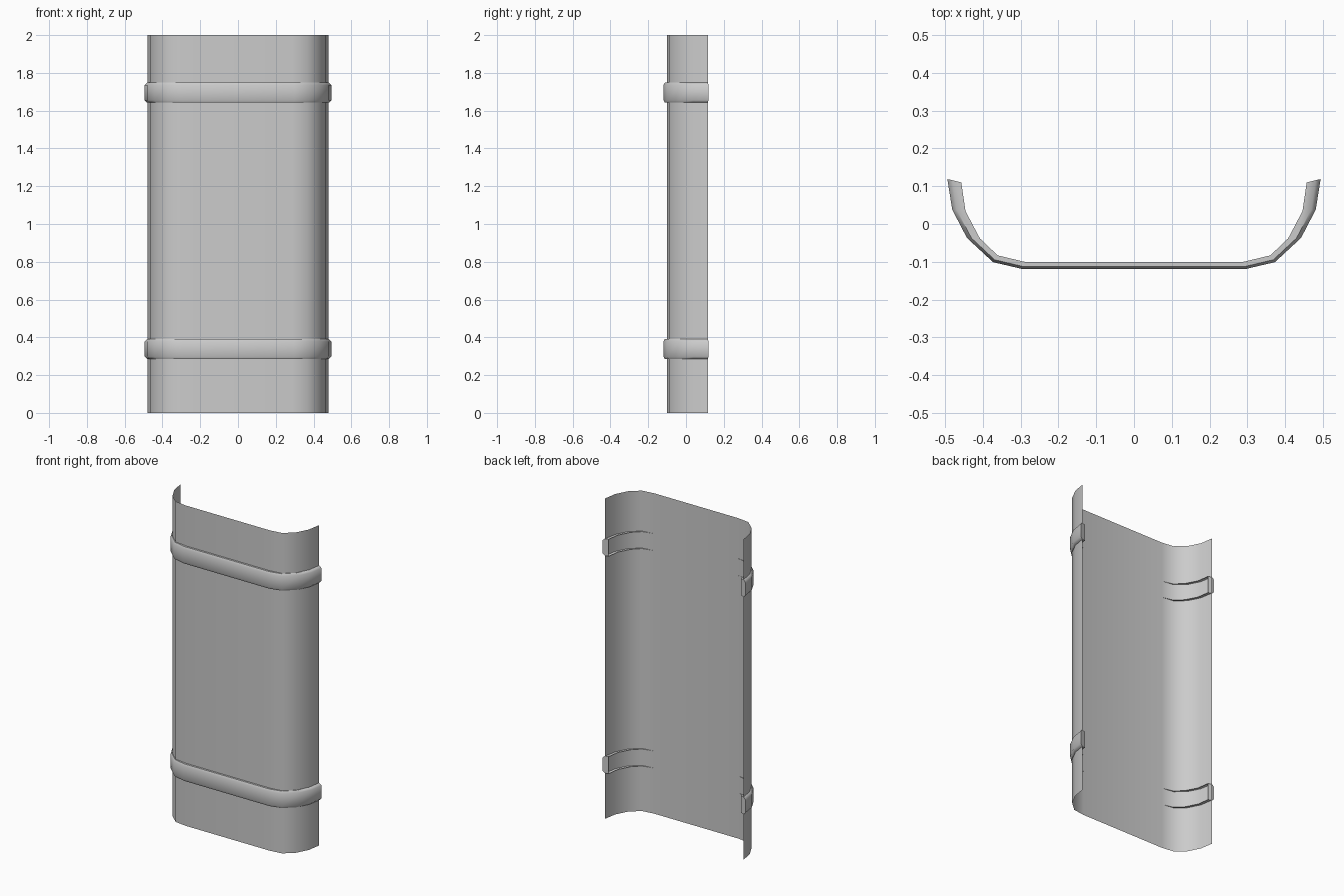
import bpy, bmesh, math
from mathutils import Vector

if "Cube" in bpy.data.objects:
    bpy.data.objects.remove(bpy.data.objects["Cube"])


def mirrored(half):
    # left half of a plan profile, continued on the right
    return [Vector(p) for p in half] + [Vector((-x, y)) for x, y in reversed(half)]


def add_object(name, rows, cap=False):
    # skin a grid of points; rows run across the width
    bm = bmesh.new()
    grid = [[bm.verts.new(p) for p in row] for row in rows]
    for a, b in zip(grid, grid[1:]):
        for i in range(len(a) - 1):
            bm.faces.new((a[i], a[i + 1], b[i + 1], b[i]))
    if cap:
        bm.faces.new([row[0] for row in grid])
        bm.faces.new([row[-1] for row in reversed(grid)])
    bmesh.ops.recalc_face_normals(bm, faces=bm.faces)
    # front surface must face -y
    if sum(f.normal.y * f.calc_area() for f in bm.faces) > 0:
        bmesh.ops.reverse_faces(bm, faces=bm.faces)
    me = bpy.data.meshes.new(name)
    bm.to_mesh(me)
    bm.free()
    ob = bpy.data.objects.new(name, me)
    bpy.context.collection.objects.link(ob)
    bpy.ops.object.select_all(action='DESELECT')
    ob.select_set(True)
    bpy.context.view_layer.objects.active = ob
    bpy.ops.object.shade_smooth_by_angle(angle=math.radians(50))
    return ob


# curved sheet
sheet = mirrored([(-.478, .117), (-.465, .037), (-.427, -.037), (-.368, -.089), (-.29, -.1)])
add_object("curved_panel", [[(p.x, p.y, z) for p in sheet] for z in (0, 2)])

# raised bands: open-backed channel between an inner and an outer path
inner = mirrored([(-.457, .11), (-.446, .034), (-.408, -.038), (-.361, -.083), (-.29, -.1)])
outer = mirrored([(-.494, .119), (-.481, .038), (-.442, -.037), (-.373, -.101), (-.296, -.119)])
section = [(0, -.053), (.65, -.053), (1, -.04), (1, .04), (.65, .053), (0, .053)]
for name, zc in (("lower_band", .338), ("upper_band", 1.695)):
    rows = []
    for t, dz in section:
        pts = [a.lerp(b, t) for a, b in zip(inner, outer)]
        rows.append([(p.x, p.y, zc + dz) for p in pts])
    add_object(name, rows, cap=True)
